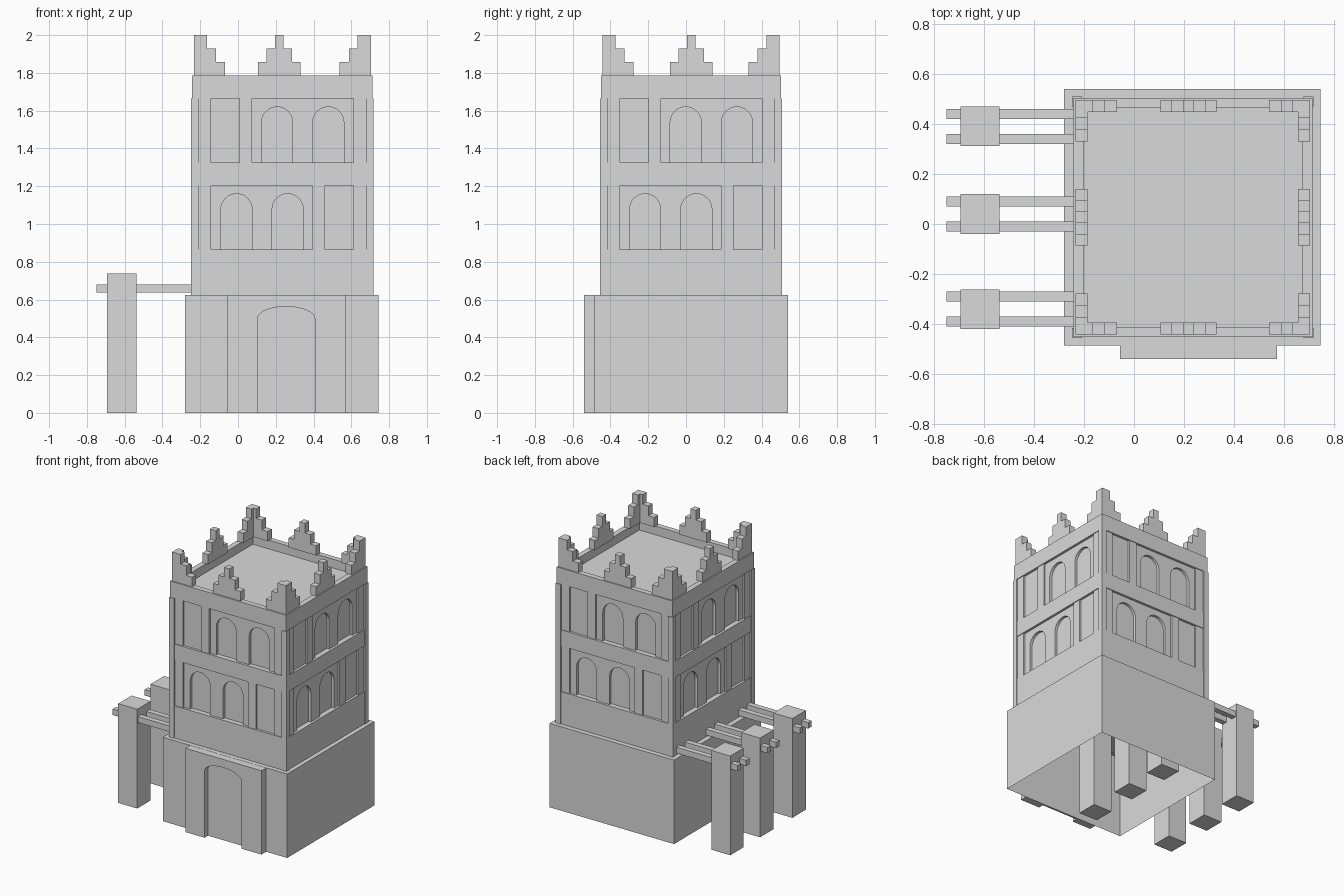
import bpy, bmesh, math
from mathutils import Matrix, Vector

cube = bpy.data.objects.get("Cube")
if cube:
    bpy.data.objects.remove(cube, do_unlink=True)

stone = bpy.data.materials.new("grey_stone")
stone.use_nodes = True
GREY = (0.7, 0.7, 0.7, 1)
stone.diffuse_color = GREY
stone.node_tree.nodes["Principled BSDF"].inputs["Base Color"].default_value = GREY

BASE_CENTRE = Matrix.Translation((0.2325, 0.0275, 0))
CENTRE = Matrix.Translation((0.235, 0.0265, 0))
# Each side of the tower is laid out as a front and turned about the centre
SIDES = [CENTRE @ Matrix.Rotation(k * math.pi / 2, 4, 'Z') for k in range(4)]
HALF, CORE, PANEL = 0.4775, 0.4595, 0.4425
STOREYS = [(0.865, 1.205, -1), (1.325, 1.665, 1)]  # bottom, top, layout direction


def box(bm, x, y, z, m=Matrix()):
    size = Vector((x[1] - x[0], y[1] - y[0], z[1] - z[0]))
    mid = Vector((x[0] + x[1], y[0] + y[1], z[0] + z[1])) / 2
    mat = m @ Matrix.Translation(mid) @ Matrix.Diagonal((*size, 1))
    return bmesh.ops.create_cube(bm, size=1, matrix=mat)["verts"]


def square(bm, half, z, m=CENTRE):
    return box(bm, (-half, half), (-half, half), z, m)


def arch(bm, x, width, z, rise, y, m=Matrix()):
    """Solid with an arched head, running from y[0] to y[1]."""
    r, spring = width / 2, z[1] - rise
    pts = [(x - r, z[0]), (x + r, z[0])]
    pts += [(x + r * math.cos(a), spring + rise * math.sin(a))
            for a in (math.pi * i / 16 for i in range(17))]
    face = bm.faces.new([bm.verts.new(m @ Vector((px, y[0], pz))) for px, pz in pts])
    out = bmesh.ops.extrude_face_region(bm, geom=[face])["geom"]
    move = m.to_3x3() @ Vector((0, y[1] - y[0], 0))
    bmesh.ops.translate(bm, vec=move, verts=[v for v in out if isinstance(v, bmesh.types.BMVert)])
    bmesh.ops.recalc_face_normals(bm, faces=bm.faces[:])


def finish(bm, name):
    mesh = bpy.data.meshes.new(name)
    bm.to_mesh(mesh)
    bm.free()
    mesh.materials.append(stone)
    ob = bpy.data.objects.new(name, mesh)
    bpy.context.collection.objects.link(ob)
    return ob


def carve(ob, cutter):
    mod = ob.modifiers.new("carve", 'BOOLEAN')
    mod.operation, mod.solver, mod.object = 'DIFFERENCE', 'EXACT', cutter
    cutter.hide_render = True
    bpy.context.view_layer.objects.active = ob
    bpy.ops.object.modifier_apply(modifier=mod.name)
    bpy.data.objects.remove(cutter, do_unlink=True)


# Hollow base, open underneath
bm = bmesh.new()
square(bm, 0.5125, (0, 0.625), BASE_CENTRE)
bm.normal_update()
bmesh.ops.delete(bm, geom=[f for f in bm.faces if f.normal.z < -0.9], context='FACES_ONLY')
finish(bm, "base")

# Portal slab with arched door recess
bm = bmesh.new()
box(bm, (-0.055, 0.572), (-0.54, -0.485), (0, 0.624))
portal = finish(bm, "portal")
bm = bmesh.new()
arch(bm, 0.255, 0.305, (-0.01, 0.563), 0.065, (-0.6, -0.5))
carve(portal, finish(bm, "door_cutter"))

# Recessed tower walls with two arched windows per storey on every side
bm = bmesh.new()
square(bm, CORE, (0.64, 1.68))
walls = finish(bm, "tower_walls")
bm = bmesh.new()
for m in SIDES:
    for z0, z1, d in STOREYS:
        for u in (-0.028, 0.243):
            arch(bm, u * d, 0.165, (z0, z1 - 0.045), 0.083, (-0.5, 0.02 - CORE), m)
carve(walls, finish(bm, "window_cutter"))

# Plain bands between the storeys; the lowest also closes the base from above
bm = bmesh.new()
square(bm, HALF, (0.618, 0.865))
square(bm, HALF, (1.205, 1.325))
finish(bm, "wall_bands")

# Corner piers, slightly proud of the bands
bm = bmesh.new()
for m in SIDES:
    box(bm, (-0.4825, -PANEL), (-0.4825, -PANEL), (0.625, 1.665), m)
finish(bm, "corner_piers")

# Pilasters in the recessed storeys
bm = bmesh.new()
for m in SIDES:
    for z0, z1, d in STOREYS:
        for u in (-0.41, -0.193, 0.41):
            box(bm, (u * d - 0.033, u * d + 0.033), (-0.472, -0.445), (z0, z1), m)
finish(bm, "pilasters")

# Parapet: block with a sunken roof
bm = bmesh.new()
square(bm, HALF, (1.665, 1.785))
bm.normal_update()
roof = [f for f in bm.faces if f.normal.z > 0.9]
bmesh.ops.inset_region(bm, faces=roof, thickness=0.0565)
sunk = bmesh.ops.extrude_face_region(bm, geom=roof)["geom"]
bmesh.ops.translate(bm, vec=(0, 0, -0.065), verts=[v for v in sunk if isinstance(v, bmesh.types.BMVert)])
bmesh.ops.delete(bm, geom=roof, context='FACES_ONLY')
finish(bm, "parapet_and_roof")

# Stepped merlons at the corners and middles
bm = bmesh.new()
EDGE = 0.4685
for k, m in enumerate(SIDES):
    shift = (-0.0175, 0, 0.0175, 0)[k]
    for step, (mid, end) in enumerate([(0.1125, 0.165), (0.0675, 0.117), (0.0225, 0.07)]):
        z = (1.785 + step * 0.0717, 1.785 + (step + 1) * 0.0717)
        for x in ((shift - mid, shift + mid), (-EDGE, end - EDGE), (EDGE - end, EDGE)):
            box(bm, x, (-EDGE, -0.4205), z, m)
finish(bm, "merlons")

# Side pergola: two rows of posts carrying paired beams
posts, beams = bmesh.new(), bmesh.new()
for y in (0.39, 0.04, -0.34):
    for x in (-0.615, 0.065):
        box(posts, (x - 0.078, x + 0.078), (y - 0.079, y + 0.079), (0, 0.739))
    for dy in (-0.05, 0.05):
        box(beams, (-0.748, 0.19), (y + dy - 0.02, y + dy + 0.02), (0.637, 0.681))
finish(posts, "pergola_posts")
finish(beams, "pergola_beams")
